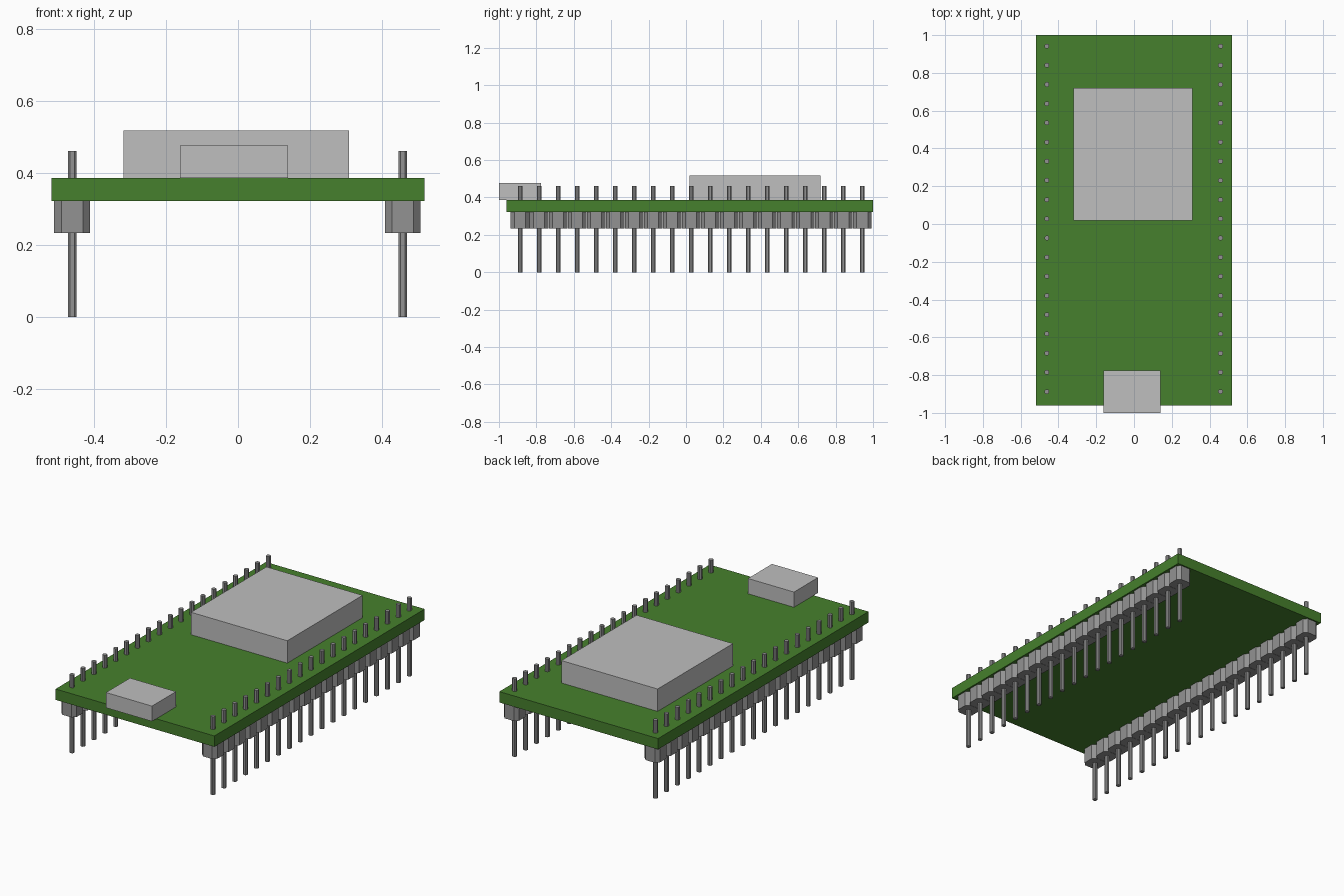
import bpy, bmesh

cube = bpy.data.objects.get("Cube")
if cube:
    bpy.data.objects.remove(cube, do_unlink=True)

PIN_COUNT = 19
PITCH = 0.1016
FIRST_Y = -0.887
ROWS = {"right": -0.461, "left": 0.458}


def material(name, color):
    mat = bpy.data.materials.new(name)
    mat.use_nodes = True
    mat.diffuse_color = (*color, 1)
    mat.node_tree.nodes["Principled BSDF"].inputs["Base Color"].default_value = (*color, 1)
    return mat


green = material("board green", (0.061, 0.216, 0.026))
silver = material("light silver", (0.52, 0.52, 0.52))
grey = material("pin grey", (0.29, 0.29, 0.29))


def block(name, low, high, mat, chamfer=0):
    """Box between two corners, optionally with cut vertical edges."""
    size = [h - l for l, h in zip(low, high)]
    bm = bmesh.new()
    bmesh.ops.create_cube(bm, size=1)
    bmesh.ops.scale(bm, vec=size, verts=bm.verts)
    if chamfer:
        upright = [e for e in bm.edges
                   if abs(e.verts[0].co.z - e.verts[1].co.z) > size[2] / 2]
        bmesh.ops.bevel(bm, geom=upright, offset=chamfer, segments=1,
                        profile=0.5, affect='EDGES')
    mesh = bpy.data.meshes.new(name)
    bm.to_mesh(mesh)
    bm.free()
    mesh.materials.append(mat)
    obj = bpy.data.objects.new(name, mesh)
    obj.location = [(l + h) / 2 for l, h in zip(low, high)]
    bpy.context.collection.objects.link(obj)
    return obj


def header_part(name, x, width, bottom, top, chamfer):
    """One chamfered block repeated along the board edge."""
    r = width / 2
    obj = block(name, (x - r, FIRST_Y - r, bottom), (x + r, FIRST_Y + r, top), grey, chamfer)
    arr = obj.modifiers.new("repeat", 'ARRAY')
    arr.count = PIN_COUNT
    arr.use_relative_offset = False
    arr.use_constant_offset = True
    arr.constant_offset_displace = (0, PITCH, 0)


# Circuit board and the parts mounted on top
block("circuit_board", (-0.518, -0.96, 0.322), (0.518, 1.0, 0.386), green)
block("chip_shield", (-0.319, 0.018, 0.386), (0.309, 0.72, 0.518), silver)
block("usb_socket", (-0.161, -1.0, 0.386), (0.139, -0.776, 0.476), silver)

# Header rows: spacer blocks under the board, pins passing through it
for side, x in ROWS.items():
    header_part(side + "_header_spacers", x, 0.1, 0.233, 0.322, 0.02)
    header_part(side + "_header_pins", x, 0.024, 0.0, 0.461, 0.006)
